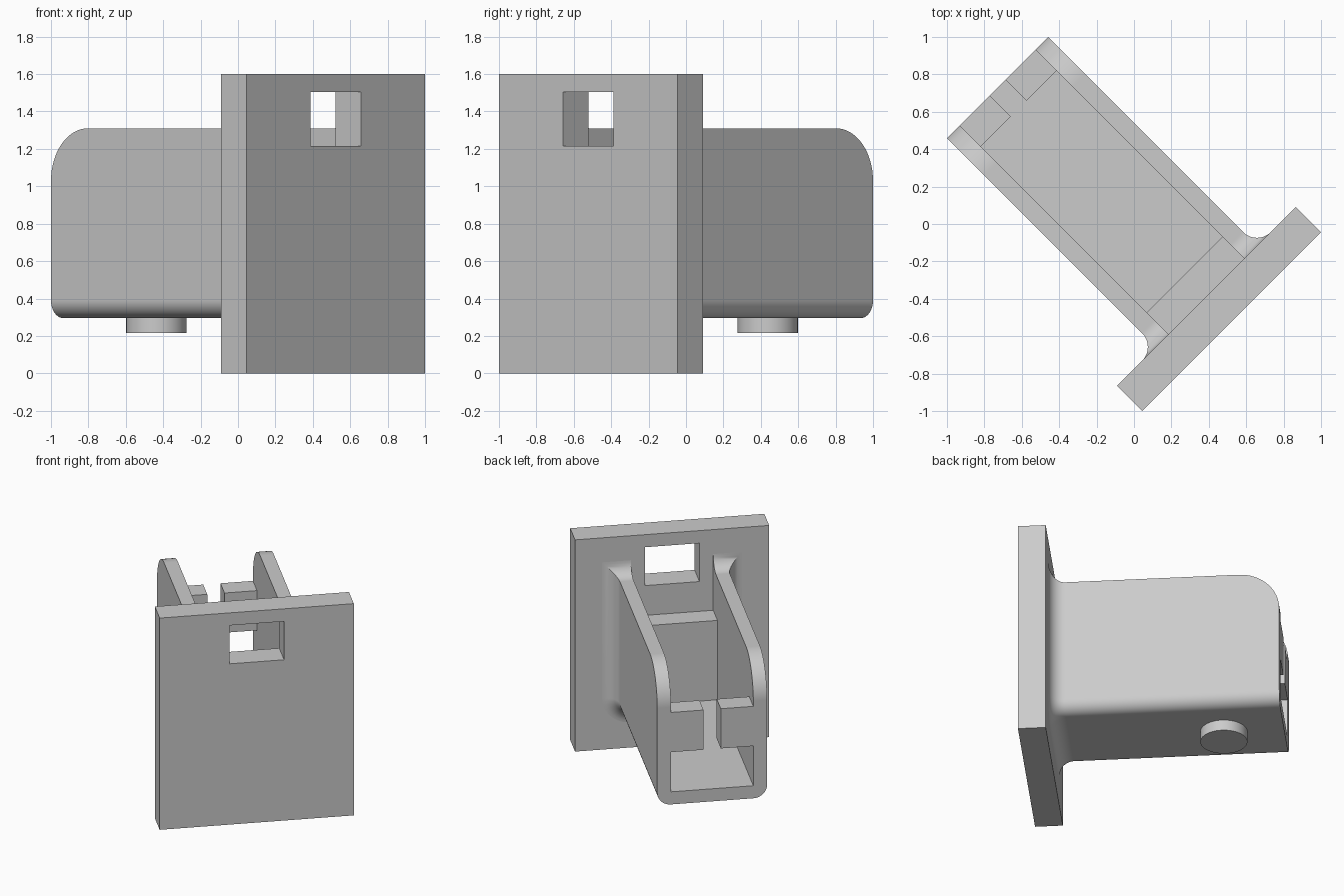
import bpy, bmesh, math
from mathutils import Matrix

old = bpy.data.objects.get("Cube")
if old:
    bpy.data.objects.remove(old, do_unlink=True)

grey = bpy.data.materials.new("plain grey")
grey.use_nodes = True
grey.diffuse_color = (0.6, 0.6, 0.6, 1)
grey.node_tree.nodes["Principled BSDF"].inputs["Base Color"].default_value = (0.6, 0.6, 0.6, 1)

# Local frame: x runs out along the arm, y across it; the whole part is turned on z
TURN = Matrix.Rotation(math.radians(135), 4, "Z")
FRONT, BACK, END = -0.739, -0.548, 1.032     # plate front, plate back, arm end
HALF, INNER = 0.382, 0.286                   # arm half width, cavity half width
BOTTOM, TOP, FLOOR, LEDGE = 0.295, 1.31, 0.39, 0.99
ROUND, FILLET, CORNER = 0.095, 0.105, 0.28
STEPS = 10


def loft(name, rings):
    """Solid through a list of rings with equal point counts."""
    bm = bmesh.new()
    loops = [[bm.verts.new(p) for p in ring] for ring in rings]
    n = len(loops[0])
    for a, b in zip(loops, loops[1:]):
        for i in range(n):
            j = (i + 1) % n
            bm.faces.new((a[i], a[j], b[j], b[i]))
    bm.faces.new(loops[0])
    bm.faces.new(loops[-1])
    bmesh.ops.recalc_face_normals(bm, faces=bm.faces[:])
    mesh = bpy.data.meshes.new(name)
    bm.to_mesh(mesh)
    bm.free()
    mesh.materials.append(grey)
    ob = bpy.data.objects.new(name, mesh)
    bpy.context.collection.objects.link(ob)
    ob.matrix_world = TURN
    return ob


def prism(name, profile, y0, y1):
    """Side profile of (x, z) points extruded across y."""
    return loft(name, [[(x, y, z) for x, z in profile] for y in (y0, y1)])


def box(name, x0, x1, y0, y1, z0, z1):
    return prism(name, [(x0, z0), (x1, z0), (x1, z1), (x0, z1)], y0, y1)


def combine(ob, tool, operation):
    """Apply a boolean and remove the helper."""
    tool.hide_render = True
    mod = ob.modifiers.new("combine", "BOOLEAN")
    mod.operation, mod.solver, mod.object = operation, "EXACT", tool
    bpy.context.view_layer.update()
    graph = bpy.context.evaluated_depsgraph_get()
    mesh = bpy.data.meshes.new_from_object(ob.evaluated_get(graph))
    ob.modifiers.clear()
    ob.data = mesh
    bpy.data.objects.remove(tool, do_unlink=True)


def smooth(ob):
    bpy.ops.object.select_all(action="DESELECT")
    ob.select_set(True)
    bpy.context.view_layer.objects.active = ob
    bpy.ops.object.shade_smooth_by_angle(angle=math.radians(30))
    mod = ob.modifiers.new("flat face normals", "WEIGHTED_NORMAL")
    mod.keep_sharp = True


def arm_section(x, grow):
    """Arm outline with rounded lower edges, grown outward for the fillet."""
    pts = [(x, HALF + grow, TOP + grow)]
    r = ROUND + grow
    for side in (1, -1):
        for i in range(STEPS + 1):
            a = math.pi / 2 * (i if side > 0 else STEPS - i) / STEPS
            pts.append((x, side * (HALF - ROUND + r * math.cos(a)),
                        BOTTOM + ROUND - r * math.sin(a)))
    pts.append((x, -HALF - grow, TOP + grow))
    return pts


# Mounting plate with its window
plate = box("mounting_plate", FRONT, BACK, -0.675, 0.675, 0, 1.6)
combine(plate, box("window_cutter", -1, -0.4, -0.19, 0.19, 1.215, 1.505), "DIFFERENCE")

# Arm, flaring into the plate with a concave fillet
rings = [arm_section(BACK - 0.03, FILLET)]
for i in range(STEPS + 1):
    a = math.pi / 2 * i / STEPS
    rings.append(arm_section(BACK + FILLET * (1 - math.cos(a)), FILLET * (1 - math.sin(a))))
rings.append(arm_section(END, 0))
arm = loft("channel_arm", rings)

# Rounded upper corner at the free end
corner = [(END + 0.1, TOP - CORNER), (END + 0.1, TOP + 0.1), (END - CORNER, TOP + 0.1)]
for i in range(17):
    a = math.pi / 2 * (1 - i / 16)
    corner.append((END - CORNER + CORNER * math.cos(a), TOP - CORNER + CORNER * math.sin(a)))
combine(arm, prism("corner_cutter", corner, -1, 1), "DIFFERENCE")

# Open channel, leaving a ledge against the plate
channel = [(-0.382, FLOOR), (1.2, FLOOR), (1.2, 2), (-0.65, 2), (-0.65, LEDGE), (-0.382, LEDGE)]
combine(arm, prism("channel_cutter", channel, -INNER, INNER), "DIFFERENCE")

# Pair of retaining tabs at the open end
for side in (-1, 1):
    y0, y1 = sorted((side * 0.06, side * (INNER + 0.03)))
    combine(arm, box("tab", 0.872, END, y0, y1, 0.69, LEDGE), "UNION")

# Round peg under the arm
peg = loft("round_peg", [[(0.618 + 0.161 * math.cos(math.tau * i / 48),
                           0.161 * math.sin(math.tau * i / 48), z) for i in range(48)]
                         for z in (0.215, BOTTOM + 0.03)])

for part in (plate, arm, peg):
    smooth(part)
